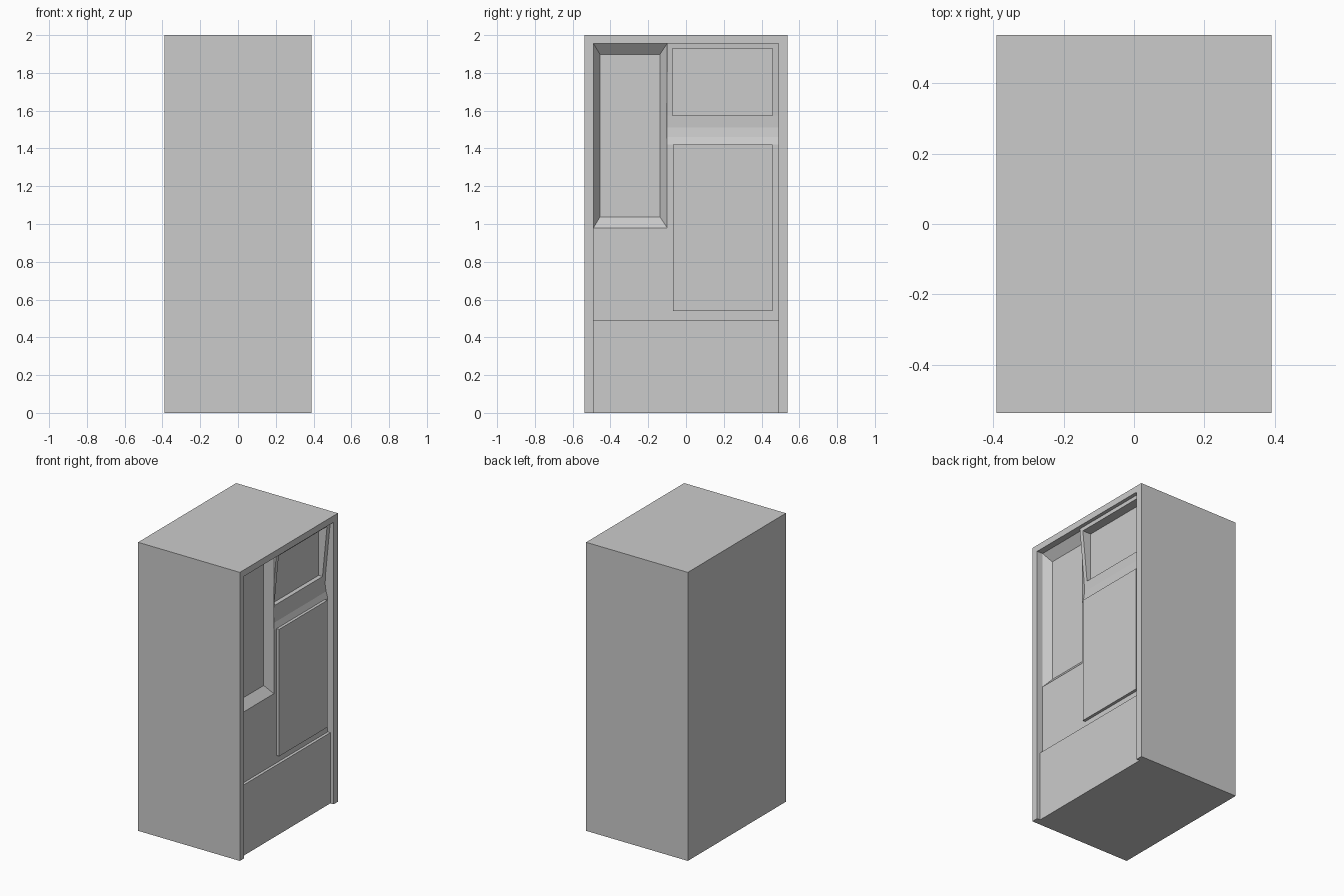
import bpy, bmesh

if "Cube" in bpy.data.objects:
    bpy.data.objects.remove(bpy.data.objects["Cube"])

FACE = 0.39      # x of the working side
OUT = 0.5        # cutters reach past the face


def mesh_object(name, bm):
    bmesh.ops.recalc_face_normals(bm, faces=bm.faces)
    mesh = bpy.data.meshes.new(name)
    bm.to_mesh(mesh)
    bm.free()
    obj = bpy.data.objects.new(name, mesh)
    bpy.context.collection.objects.link(obj)
    return obj


def loft(name, rings):
    """Closed solid joining two rings of points."""
    bm = bmesh.new()
    a, b = [[bm.verts.new(p) for p in ring] for ring in rings]
    bm.faces.new(a)
    bm.faces.new(b)
    for i in range(len(a)):
        j = (i + 1) % len(a)
        bm.faces.new((a[i], a[j], b[j], b[i]))
    return mesh_object(name, bm)


def rect(x, y0, y1, z0, z1):
    return [(x, y0, z0), (x, y1, z0), (x, y1, z1), (x, y0, z1)]


def box(name, x0, x1, y0, y1, z0, z1):
    return loft(name, [rect(x0, y0, y1, z0, z1), rect(x1, y0, y1, z0, z1)])


def cut(target, cutter):
    cutter.hide_render = True
    mod = target.modifiers.new("cut", 'BOOLEAN')
    mod.operation = 'DIFFERENCE'
    mod.solver = 'EXACT'
    mod.object = cutter
    bpy.context.view_layer.objects.active = target
    bpy.ops.object.modifier_apply(modifier=mod.name)
    bpy.data.objects.remove(cutter)


def recess(name, depth, y0, y1, z0, z1):
    cut(cabinet, box(name, FACE - depth, OUT, y0, y1, z0, z1))


# Cabinet
cabinet = box("cabinet", -FACE, FACE, -0.537, 0.537, 0, 2)

# Recess inside the outer frame, level with base and raised panel
recess("frame_opening", 0.025, -0.49, 0.49, -0.1, 1.955)

# Deeper field, leaving the raised service panel standing
recess("left_field", 0.045, -0.49, -0.10, 0.49, 1.955)
recess("panel_gap_left", 0.045, -0.11, -0.07, 0.49, 1.42)
recess("panel_gap_right", 0.045, 0.457, 0.49, 0.49, 1.42)
recess("panel_gap_below", 0.045, -0.11, 0.49, 0.49, 0.54)

# Sloping control panel with a scooped foot
profile = [(0.025, 1.955), (0.062, 1.575), (0.065, 1.51), (0.058, 1.46), (0.045, 1.42)]
rings = [[(FACE - d, y, z) for d, z in profile] + [(OUT, y, 1.42), (OUT, y, 1.955)]
         for y in (-0.10, 0.49)]
cut(cabinet, loft("control_slope", rings))

# Pocket in the control panel
recess("control_pocket", 0.092, -0.072, 0.457, 1.575, 1.93)

# Window with bevelled surround
cut(cabinet, loft("window_bevel", [rect(FACE - 0.096, -0.455, -0.138, 1.038, 1.898),
                                   rect(FACE - 0.045, -0.49, -0.10, 0.98, 1.955)]))
